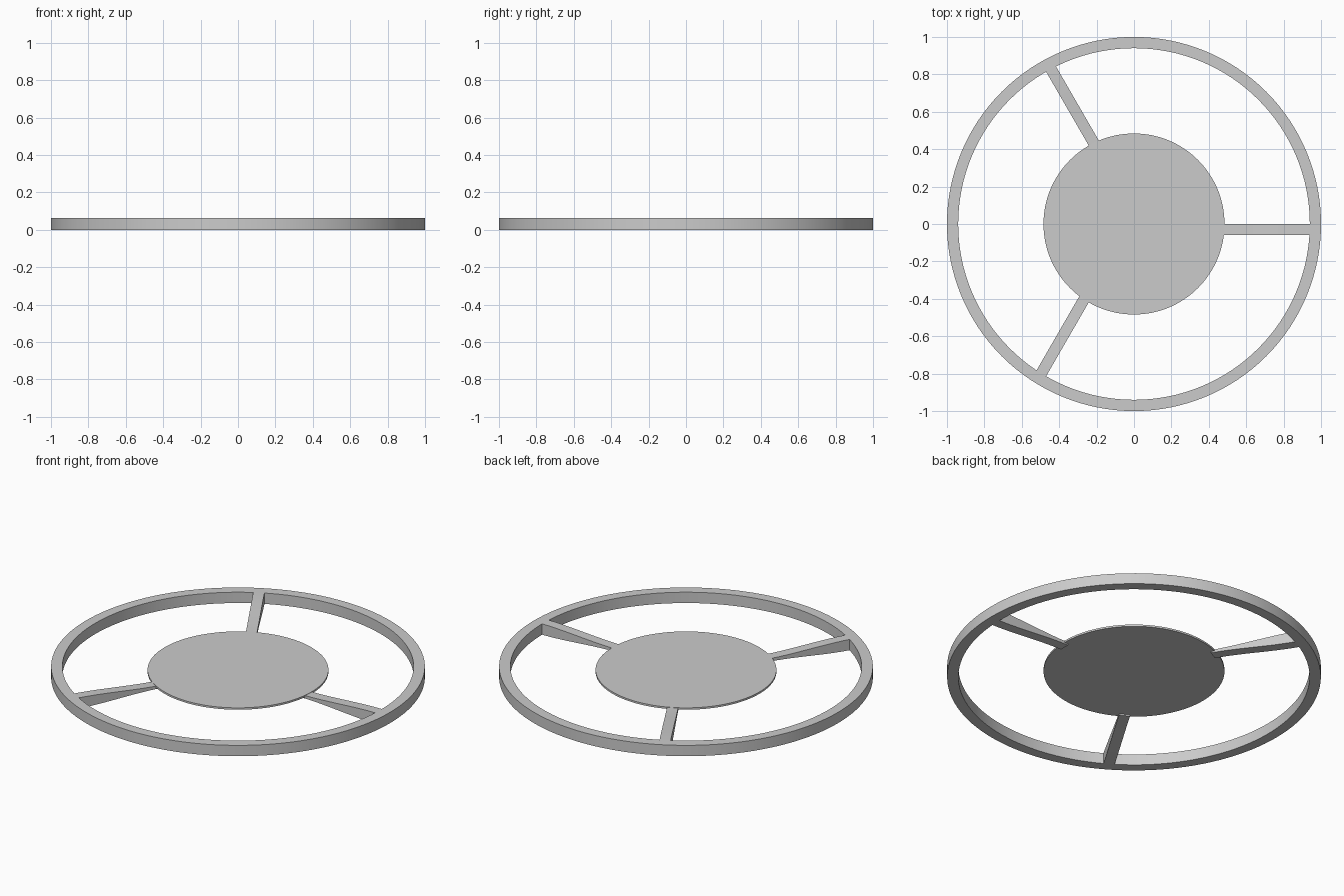
import bpy
import bmesh
import math
from mathutils import Matrix, Vector

cube = bpy.data.objects.get("Cube")
if cube:
    bpy.data.objects.remove(cube, do_unlink=True)

SEGMENTS = 128
RING_HEIGHT = 0.064
RING_INNER = 0.94
HUB_RADIUS = 0.484
HUB_BOTTOM, HUB_TOP = 0.034, 0.045
SPOKE_WIDTH = 0.06

grey = bpy.data.materials.new("light grey")
grey.use_nodes = True
grey.diffuse_color = (0.6, 0.6, 0.6, 1)
grey.node_tree.nodes["Principled BSDF"].inputs["Base Color"].default_value = (0.6, 0.6, 0.6, 1)


def finish(name, bm):
    """Turn a bmesh into a named, shaded object."""
    bmesh.ops.recalc_face_normals(bm, faces=bm.faces)
    mesh = bpy.data.meshes.new(name)
    bm.to_mesh(mesh)
    bm.free()
    mesh.materials.append(grey)
    obj = bpy.data.objects.new(name, mesh)
    bpy.context.collection.objects.link(obj)
    bpy.ops.object.select_all(action="DESELECT")
    obj.select_set(True)
    bpy.context.view_layer.objects.active = obj
    bpy.ops.object.shade_smooth_by_angle(angle=math.radians(30))
    return obj


def lathe(name, profile, closed):
    """Spin a radius/height profile around the vertical axis."""
    bm = bmesh.new()
    verts = [bm.verts.new((r, 0, z)) for r, z in profile]
    edges = [bm.edges.new(pair) for pair in zip(verts, verts[1:])]
    if closed:
        edges.append(bm.edges.new((verts[-1], verts[0])))
    bmesh.ops.spin(bm, geom=verts + edges, axis=(0, 0, 1), cent=(0, 0, 0),
                   angle=math.tau, steps=SEGMENTS)
    bmesh.ops.remove_doubles(bm, verts=bm.verts, dist=0.0001)
    return finish(name, bm)


# Outer rim with a rectangular section
lathe("outer_ring", [(RING_INNER, 0), (1, 0), (1, RING_HEIGHT),
                     (RING_INNER, RING_HEIGHT)], True)

# Thin central plate
lathe("hub_disc", [(0, HUB_BOTTOM), (HUB_RADIUS, HUB_BOTTOM),
                   (HUB_RADIUS, HUB_TOP), (0, HUB_TOP)], False)


def spoke(name, angle, steps=10):
    """Bar that eases from full rim height down to the hub thickness."""
    start, end = 0.46, RING_INNER + 0.006
    low, high = [], []
    for i in range(steps + 1):
        t = i / steps
        ease = t * t * (3 - 2 * t)
        x = start + (end - start) * t
        low.append((x, 0, 0.026 * (1 - ease)))
        high.append((x, 0, 0.043 + (RING_HEIGHT - 0.043) * ease))
    bm = bmesh.new()
    side = bm.faces.new([bm.verts.new(p) for p in low + high[::-1]])
    out = bmesh.ops.extrude_face_region(bm, geom=[side], use_keep_orig=True)
    moved = [g for g in out["geom"] if isinstance(g, bmesh.types.BMVert)]
    bmesh.ops.translate(bm, verts=moved, vec=Vector((0, -SPOKE_WIDTH, 0)))
    bmesh.ops.rotate(bm, verts=bm.verts, cent=(0, 0, 0),
                     matrix=Matrix.Rotation(angle, 3, "Z"))
    return finish(name, bm)


# Three spokes, evenly spaced
for index, label in enumerate(("left", "back_right", "front_right")):
    spoke(label + "_spoke", index * math.tau / 3)
